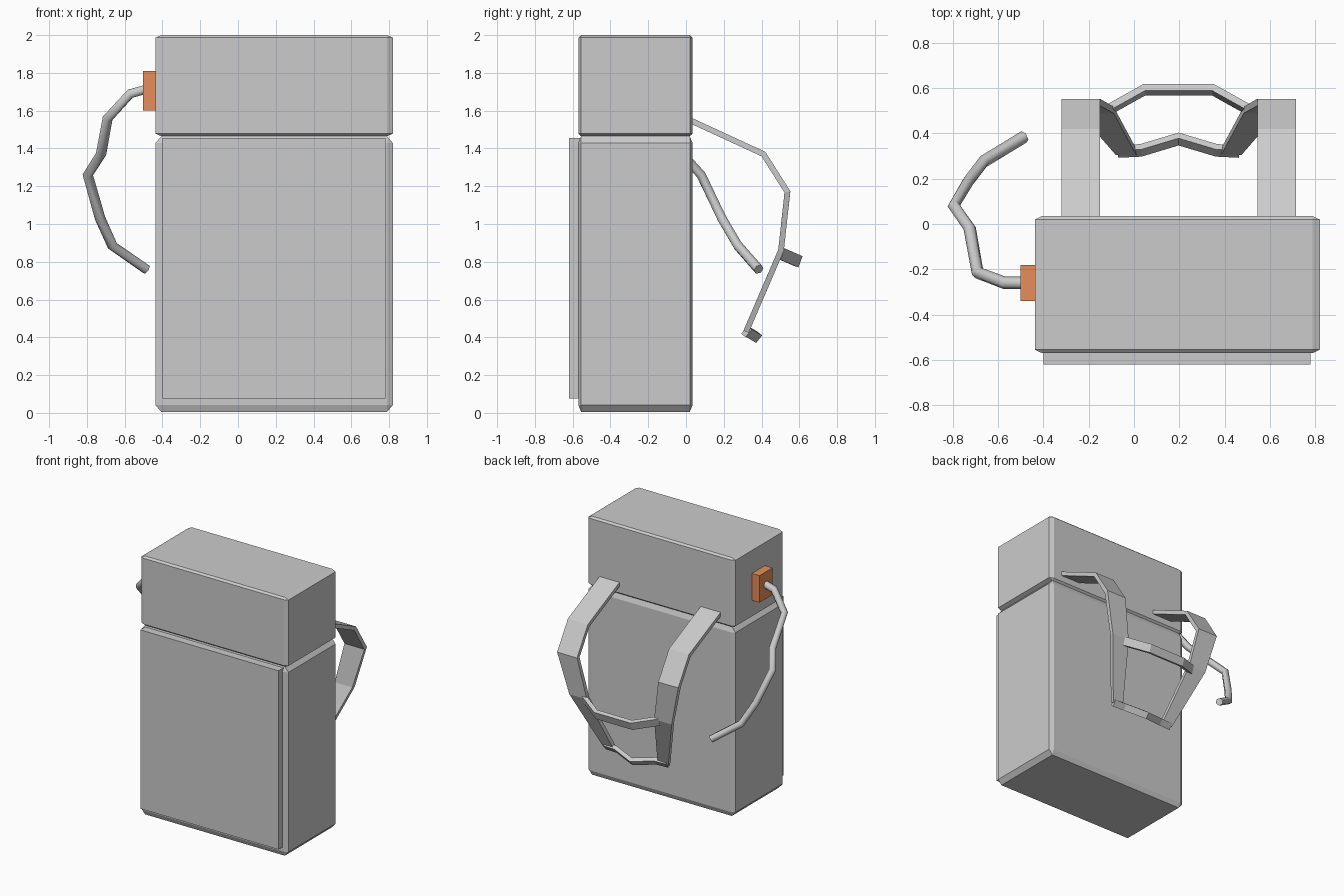
import bpy, bmesh, math
from mathutils import Vector

if "Cube" in bpy.data.objects:
    bpy.data.objects.remove(bpy.data.objects["Cube"])

MID_X = 0.197  # mirror plane of the harness


def add_object(name, bm):
    bmesh.ops.recalc_face_normals(bm, faces=bm.faces)
    mesh = bpy.data.meshes.new(name)
    bm.to_mesh(mesh)
    bm.free()
    ob = bpy.data.objects.new(name, mesh)
    bpy.context.collection.objects.link(ob)
    return ob


def box(name, lo, hi, bevel=0.0):
    # bevelled as a unit cube, then stretched so the chamfer follows each side
    bm = bmesh.new()
    bmesh.ops.create_cube(bm, size=1)
    if bevel:
        bmesh.ops.bevel(bm, geom=bm.edges[:], offset=bevel, segments=1,
                        affect='EDGES', profile=0.5)
    lo, hi = Vector(lo), Vector(hi)
    bmesh.ops.scale(bm, vec=hi - lo, verts=bm.verts)
    bmesh.ops.translate(bm, vec=(lo + hi) / 2, verts=bm.verts)
    return add_object(name, bm)


def ribbon(name, sections, thickness):
    # flat strap through pairs of edge points
    bm = bmesh.new()
    rows = [[bm.verts.new(p) for p in s] for s in sections]
    for (a, b), (c, d) in zip(rows, rows[1:]):
        bm.faces.new((a, b, d, c))
    ob = add_object(name, bm)
    mod = ob.modifiers.new("thickness", 'SOLIDIFY')
    mod.thickness = thickness
    mod.offset = 0
    mod.use_even_offset = True
    return ob


# Pack body, lid and front panel
box("pack_body", (-0.437, -0.57, 0.005), (0.82, 0.035, 1.465), 0.025)
box("pack_lid", (-0.437, -0.57, 1.465), (0.82, 0.035, 2.0), 0.025)
box("front_panel", (-0.40, -0.62, 0.075), (0.78, -0.56, 1.455))

# Shoulder straps: outer x, inner x, y, z
strap = [(-0.32, -0.15, 0.02, 1.55), (-0.32, -0.15, 0.41, 1.37),
         (-0.32, -0.15, 0.537, 1.17), (-0.24, -0.09, 0.503, 0.86),
         (-0.08, 0.01, 0.318, 0.43)]
for side, sign in (("left", 1), ("right", -1)):
    fx = lambda x: MID_X + sign * (x - MID_X)
    ribbon(side + "_shoulder_strap",
           [((fx(o), y, z), (fx(i), y, z)) for o, i, y, z in strap], 0.03)


def cross_strap(name, half, tilt, thickness):
    # half path is mirrored to the other side; tilt is half the strap height
    path = half + [(2 * MID_X - x, y, z) for x, y, z in reversed(half)
                   if abs(x - MID_X) > 1e-4]
    t = Vector(tilt)
    ribbon(name, [(Vector(p) - t, Vector(p) + t) for p in path], thickness)


# Chest strap and lower joining strap
cross_strap("chest_strap", [(-0.12, 0.50, 0.845), (0.045, 0.592, 0.805)],
            (0, 0.011, 0.03), 0.03)
cross_strap("lower_strap", [(-0.07, 0.32, 0.43), (0.03, 0.325, 0.43),
                            (MID_X, 0.375, 0.40)], (0, 0.016, 0.02), 0.03)

# Hexagonal valve on the side of the lid
bm = bmesh.new()
bmesh.ops.create_cone(bm, cap_ends=True, segments=6, radius1=1, radius2=1, depth=1)
for v in bm.verts:
    a = 2 * math.pi * round(math.atan2(v.co.y, v.co.x) / (math.pi / 3)) / 6
    x = v.co.z
    v.co = (-0.467 + x * 0.07, -0.26 + 0.16 * math.cos(a),
            1.705 + 0.12 * math.sin(a))
valve = add_object("side_valve", bm)
orange = bpy.data.materials.new("orange")
orange.diffuse_color = (0.80, 0.27, 0.10, 1)
orange.use_nodes = True
orange.node_tree.nodes["Principled BSDF"].inputs["Base Color"].default_value = orange.diffuse_color
valve.data.materials.append(orange)

# Drinking hose
curve = bpy.data.curves.new("hose", 'CURVE')
curve.dimensions = '3D'
curve.bevel_depth = 0.028
curve.bevel_resolution = 1
curve.use_fill_caps = True
points = [(-0.48, -0.26, 1.715), (-0.57, -0.26, 1.69), (-0.69, -0.215, 1.56),
          (-0.725, -0.02, 1.37), (-0.795, 0.08, 1.26), (-0.73, 0.19, 1.03),
          (-0.665, 0.275, 0.885), (-0.485, 0.385, 0.76)]
spline = curve.splines.new('POLY')
spline.points.add(len(points) - 1)
for sp, p in zip(spline.points, points):
    sp.co = (*p, 1)
bpy.context.collection.objects.link(bpy.data.objects.new("hose", curve))
